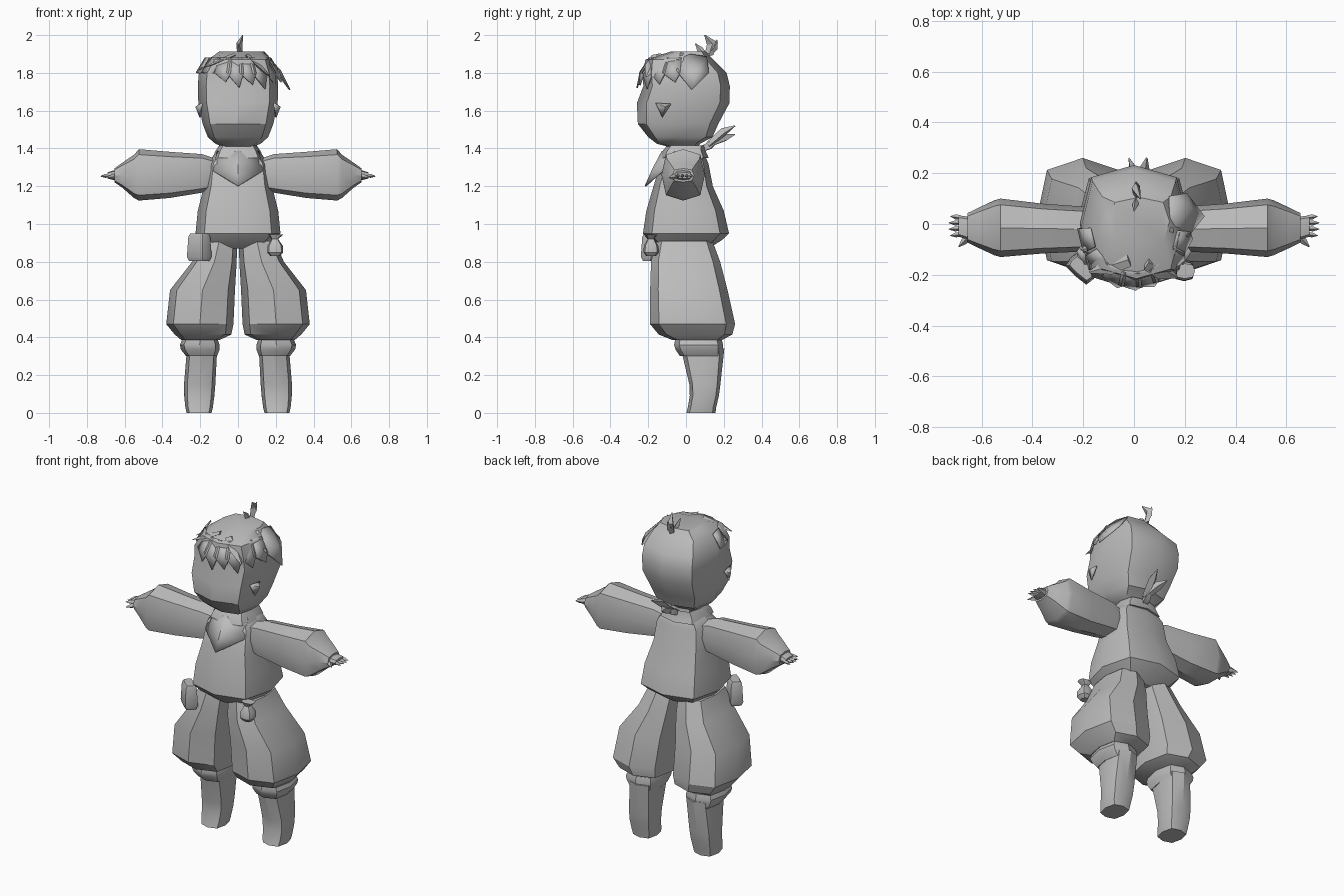
import bpy, bmesh, math
from mathutils import Vector

grey = bpy.data.materials.new("plain_grey")
grey.diffuse_color = (0.5, 0.5, 0.5, 1)


def finish(name, bm, angle=32, thick=0):
    bmesh.ops.recalc_face_normals(bm, faces=bm.faces)
    me = bpy.data.meshes.new(name)
    bm.to_mesh(me)
    bm.free()
    me.materials.append(grey)
    ob = bpy.data.objects.new(name, me)
    bpy.context.collection.objects.link(ob)
    if thick:
        mod = ob.modifiers.new("thickness", 'SOLIDIFY')
        mod.thickness = thick
        mod.offset = 0
    bpy.ops.object.select_all(action='DESELECT')
    ob.select_set(True)
    bpy.context.view_layer.objects.active = ob
    bpy.ops.object.shade_smooth_by_angle(angle=math.radians(angle))
    return ob


def loft(name, rings, side=1, axis='z', n=8, k=0.79, angle=32):
    """Skin rings of (position, centre u, centre v, half u, half v); k sets how boxy the corners are."""
    bm = bmesh.new()
    loops = []
    for p, cu, cv, hu, hv in rings:
        loop = []
        for i in range(n):
            a = 2 * math.pi * i / n
            f = k * math.sqrt(2) if n == 8 and i % 2 else 1
            u, v = cu + hu * f * math.cos(a), cv + hv * f * math.sin(a)
            co = (u * side, v, p) if axis == 'z' else (p * side, u, v)
            loop.append(bm.verts.new(co))
        loops.append(loop)
    for a, b in zip(loops, loops[1:]):
        for i in range(n):
            j = (i + 1) % n
            bm.faces.new((a[i], a[j], b[j], b[i]))
    bm.faces.new(loops[0])
    bm.faces.new(loops[-1])
    return finish(name, bm, angle)


def sheet(name, polys, thick=0.008):
    """Thin cloth or hair pieces from a few polygons."""
    bm = bmesh.new()
    for poly in polys:
        bm.faces.new([bm.verts.new(p) for p in poly])
    bmesh.ops.remove_doubles(bm, verts=bm.verts, dist=0.0005)
    return finish(name, bm, 32, thick)


def spike(name, base, tip, w, d, bend=(0, 0, 0)):
    """Curved tapering diamond-section lock or finger."""
    b, t = Vector(base), Vector(tip)
    mid = (b + t) / 2 + Vector(bend)
    ax = (t - b).normalized()
    u = ax.cross(Vector((0, 1, 0.1))).normalized()
    v = ax.cross(u)
    bm = bmesh.new()
    rows = [[bm.verts.new(c + u * w * s * x + v * d * s * y)
             for x, y in ((1, 0), (0, 1), (-1, 0), (0, -1))]
            for c, s in ((b, 0.8), (mid, 1), (t, 0.12))]
    for a, c in zip(rows, rows[1:]):
        for i in range(4):
            bm.faces.new((a[i], a[i - 3], c[i - 3], c[i]))
    bm.faces.new(rows[0])
    bm.faces.new(rows[-1])
    return finish(name, bm)


# Head and neck
loft("head", [(1.405, 0, -.01, .07, .07), (1.425, 0, -.04, .12, .115),
              (1.46, 0, -.03, .16, .17), (1.53, 0, -.042, .187, .213),
              (1.64, 0, -.015, .21, .245), (1.73, 0, .003, .213, .229),
              (1.80, 0, -.007, .207, .222), (1.87, .01, -.035, .17, .18),
              (1.912, .02, .01, .12, .095)])
loft("neck", [(1.34, 0, 0, .08, .08), (1.44, 0, -.01, .075, .075)])

# Tunic
loft("tunic", [(.87, 0, -.01, .14, .13), (.915, 0, -.005, .19, .195),
               (.95, 0, 0, .225, .228), (1.07, 0, -.005, .213, .205),
               (1.2, 0, -.015, .18, .157), (1.32, 0, -.008, .165, .127),
               (1.375, 0, 0, .12, .095), (1.40, 0, 0, .07, .07)])

# Limbs, built once per side
for s, side in ((1, "left"), (-1, "right")):
    loft(side + "_trouser_leg", [
        (.91, .10, -.01, .095, .15), (.80, .125, -.002, .118, .183),
        (.65, .188, .015, .172, .205), (.47, .202, .035, .178, .225),
        (.415, .185, .05, .15, .195), (.385, .2, .06, .10, .13)], s)
    loft(side + "_trouser_cuff", [
        (.40, .2, .065, .09, .12), (.36, .203, .067, .105, .13),
        (.335, .2, .07, .102, .125), (.30, .193, .08, .082, .112)], s)
    loft(side + "_boot", [
        (.34, .19, .088, .08, .115), (.15, .203, .1, .083, .082),
        (.09, .205, .097, .08, .077), (.03, .206, .085, .073, .075),
        (0, .206, .079, .066, .077)], s)
    loft(side + "_sleeve", [
        (.13, -.015, 1.265, .07, .085), (.19, -.02, 1.268, .088, .102),
        (.36, -.018, 1.26, .098, .122), (.525, -.015, 1.26, .115, .136),
        (.55, -.015, 1.252, .108, .115), (.61, -.015, 1.258, .08, .068),
        (.655, -.015, 1.258, .058, .036)], s, 'x')
    loft(side + "_palm", [
        (.63, -.015, 1.258, .04, .028), (.66, -.015, 1.258, .045, .025),
        (.69, -.008, 1.257, .042, .016)], s, 'x')
    for i in range(4):
        y = -.04 + i * .022
        spike(f"{side}_finger_{i}", (s * .68, y, 1.257),
              (s * (.732 - .006 * abs(i - 1.5)), y * 1.15, 1.252), .010, .010)
    spike(side + "_thumb", (s * .645, -.045, 1.255), (s * .69, -.09, 1.245), .014, .014)
    # Ear
    sheet(side + "_ear", [[(s * .19, -.16, 1.64), (s * .2, -.08, 1.635), (s * .222, -.11, 1.62)],
                          [(s * .19, -.16, 1.64), (s * .222, -.11, 1.62), (s * .2, -.125, 1.565)],
                          [(s * .222, -.11, 1.62), (s * .2, -.08, 1.635), (s * .2, -.125, 1.565)]])

# Scarf: collar, bib with a centre fold, and a tied knot behind
loft("scarf_collar", [(1.35, 0, -.01, .135, .13), (1.385, 0, -.01, .12, .115),
                      (1.415, 0, 0, .1, .10), (1.40, 0, 0, .07, .07)])
sheet("scarf_bib", [p for s in (1, -1) for p in (
    [(0, -.125, 1.385), (s * .11, -.06, 1.385), (s * .13, -.125, 1.28), (0, -.175, 1.29)],
    [(0, -.175, 1.29), (s * .13, -.125, 1.28), (0, -.215, 1.2)])])
spike("scarf_knot", (.0, .09, 1.40), (.02, .16, 1.43), .025, .025)
spike("scarf_tail_upper", (.02, .12, 1.42), (.05, .26, 1.52), .03, .022, (0, .01, .02))
spike("scarf_tail_lower", (.02, .12, 1.42), (-.02, .26, 1.475), .025, .02, (0, .02, .01))

# Belt pouches
pouch = loft("belt_box_pouch", [(-.072, 0, 0, .055, .03), (-.05, 0, 0, .062, .04),
                                (.055, 0, 0, .056, .034), (.072, 0, 0, .05, .025)], k=.9)
pouch.location = (-.205, -.175, .877)
pouch.rotation_euler = (0, 0, math.radians(-42))
loft("belt_drawstring_bag", [(.83, .197, -.185, .025, .025), (.85, .197, -.185, .042, .04),
                             (.885, .197, -.185, .04, .038), (.92, .195, -.185, .018, .018),
                             (.945, .2, -.185, .04, .03)])


# Fringe: jagged locks hanging from the crown around the brow
def brow(a, z, out=0.0):
    t = max(0, (z - 1.76) / .15)
    r = 1 - .35 * t * t
    return ((.212 * r + out) * math.sin(a), -.005 - (.232 * r + out) * math.cos(a), z)


locks = [(-75, 1.80), (-48, 1.82), (-22, 1.75), (-4, 1.72), (14, 1.735),
         (32, 1.715), (52, 1.74), (72, 1.75)]
fringe = []
for i, (deg, tip) in enumerate(locks):
    a = math.radians(deg)
    w = math.radians(12)
    fringe.append([brow(a - w, 1.88, .008), brow(a + w, 1.88, .008),
                   brow(a + w, 1.80, .014), brow(a - w, 1.80, .014)])
    if tip < 1.79:
        fringe.append([brow(a - w, 1.80, .014), brow(a + w, 1.80, .014),
                       brow(a + .1, tip, .022)])
sheet("hair_fringe", fringe)

# Loose locks: side flick, crossed locks over the brow, crown tuft
sheet("hair_side_flick", [
    [(.14, -.03, 1.905), (.14, .11, 1.885), (.225, .06, 1.81)],
    [(.14, -.03, 1.905), (.225, .06, 1.81), (.21, -.05, 1.81)],
    [(.21, -.05, 1.81), (.225, .06, 1.81), (.275, .03, 1.71)],
    [(.14, .11, 1.885), (.205, .12, 1.80), (.225, .06, 1.81)],
    [(.205, .12, 1.80), (.275, .03, 1.71), (.225, .06, 1.81)]])
spike("hair_brow_lock_1", (-.02, -.14, 1.895), (-.175, -.19, 1.83), .012, .035)
spike("hair_brow_lock_2", (-.06, -.08, 1.895), (-.21, -.1, 1.815), .012, .035)
spike("hair_brow_lock_3", (.05, -.15, 1.89), (.17, -.21, 1.78), .015, .04)
spike("hair_tuft_front", (.01, .12, 1.89), (.025, .10, 2.0), .017, .03, (-.01, .03, .01))
spike("hair_tuft_back", (.01, .11, 1.895), (.01, .165, 1.975), .014, .02, (0, .012, 0))
spike("hair_tuft_low", (.01, .1, 1.89), (.0, .05, 1.955), .012, .018)
